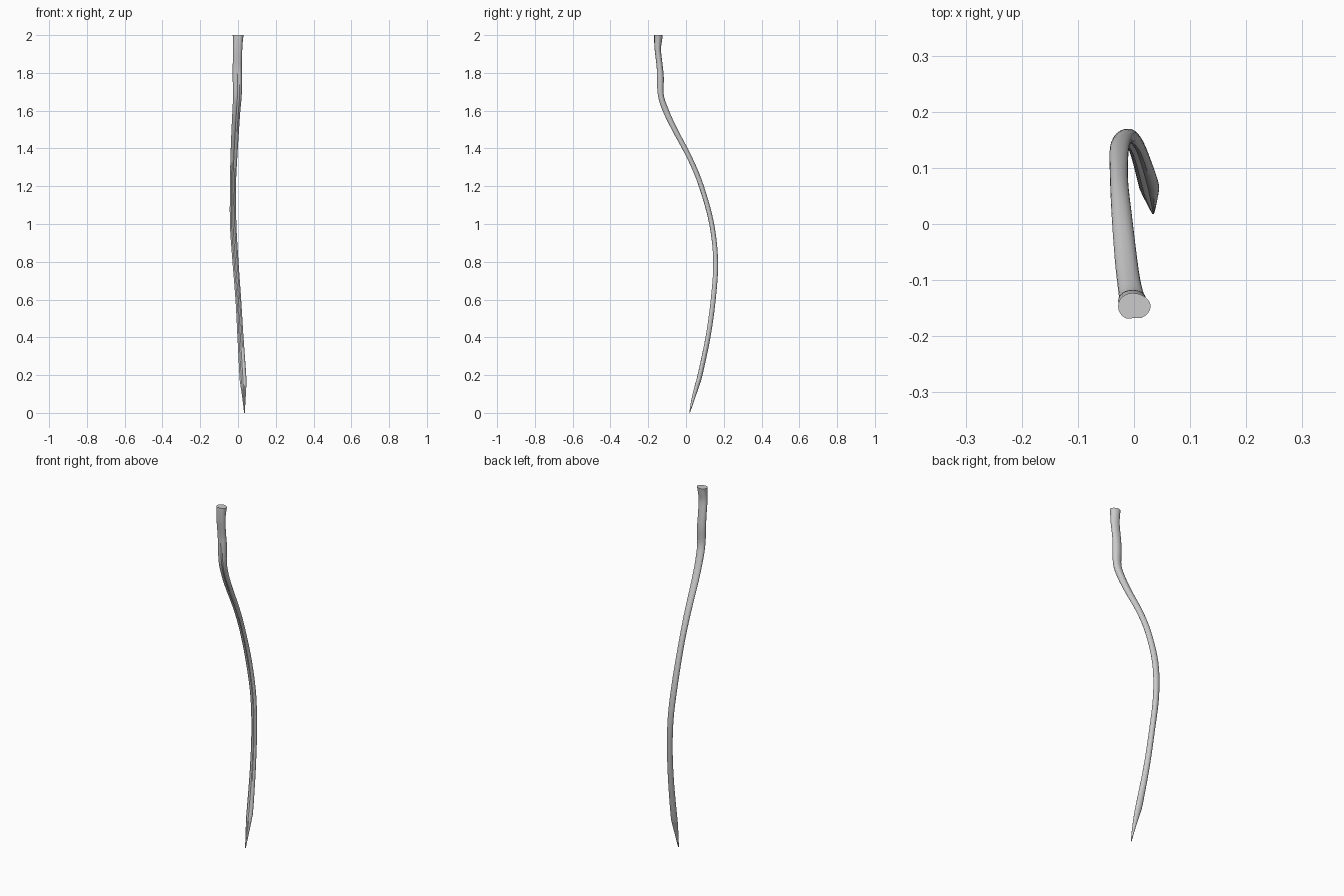
import bpy, bmesh, math
from mathutils import Vector

if "Cube" in bpy.data.objects:
    bpy.data.objects.remove(bpy.data.objects["Cube"])

# Spine stations: z, x, y, half-width (x), half-depth (y)
ST = [
    (2.00, 0.000, -0.147, 0.029, 0.024), (1.97, -0.001, -0.149, 0.026, 0.022),
    (1.92, -0.003, -0.150, 0.025, 0.018), (1.83, -0.004, -0.140, 0.024, 0.018),
    (1.77, -0.003, -0.137, 0.025, 0.020), (1.68, -0.003, -0.134, 0.023, 0.017),
    (1.60, -0.008, -0.108, 0.021, 0.017), (1.50, -0.014, -0.061, 0.020, 0.015),
    (1.35, -0.022, 0.018, 0.018, 0.014), (1.20, -0.027, 0.080, 0.016, 0.014),
    (1.00, -0.026, 0.135, 0.017, 0.014), (0.80, -0.013, 0.156, 0.016, 0.014),
    (0.60, 0.002, 0.143, 0.015, 0.014), (0.40, 0.013, 0.115, 0.016, 0.014),
    (0.20, 0.025, 0.073, 0.018, 0.014), (0.15, 0.028, 0.059, 0.016, 0.013),
    (0.07, 0.032, 0.036, 0.008, 0.009), (0.00, 0.034, 0.019, 0.002, 0.002),
]
SIDES, STEPS = 24, 5


def catmull(a, b, c, d, t):
    return [0.5 * (2*q + (r-p)*t + (2*p-5*q+4*r-s)*t*t + (3*q-p-3*r+s)*t**3)
            for p, q, r, s in zip(a, b, c, d)]


# Smooth path through the stations
path = []
for i in range(len(ST) - 1):
    a, d = ST[max(i-1, 0)], ST[min(i+2, len(ST)-1)]
    path += [catmull(a, ST[i], ST[i+1], d, k/STEPS) for k in range(STEPS)]
path.append(list(ST[-1]))

# Sweep a kidney section, grooved along its front
bm = bmesh.new()
rings = []
n = len(path)
for i, (z, x, y, w, d) in enumerate(path):
    p, q = path[max(i-1, 0)], path[min(i+1, n-1)]
    tan = Vector((p[1]-q[1], p[2]-q[2], p[0]-q[0])).normalized()
    if i in (0, n-1):
        tan = Vector((0, 0, 1))
    depth = Vector((0, 1, 0)) - tan * tan.y
    depth.normalize()
    side = depth.cross(tan)
    groove = 0.16 + 0.22 * min(1, (2 - z) / 0.3)
    ring = []
    for k in range(SIDES):
        t = 2 * math.pi * k / SIDES - math.pi / 2
        off = min(k, SIDES - k) * 360 / SIDES
        r = 1 - groove * math.exp(-(off / 20) ** 2)
        r += 0.025 * math.sin(3 * t + z * 7)
        ring.append(bm.verts.new(Vector((x, y, z)) + side * (w * r * math.cos(t))
                                 + depth * (d * r * math.sin(t))))
    rings.append(ring)
for u, v in zip(rings, rings[1:]):
    for k in range(SIDES):
        m = (k + 1) % SIDES
        bm.faces.new((u[k], v[k], v[m], u[m]))
bm.faces.new(rings[0])
bm.faces.new(rings[-1][::-1])
bmesh.ops.recalc_face_normals(bm, faces=bm.faces)

me = bpy.data.meshes.new("curved_stem")
bm.to_mesh(me)
bm.free()
stem = bpy.data.objects.new("curved_stem", me)
bpy.context.collection.objects.link(stem)
bpy.context.view_layer.objects.active = stem
stem.select_set(True)
bpy.ops.object.shade_smooth_by_angle(angle=math.radians(35))
